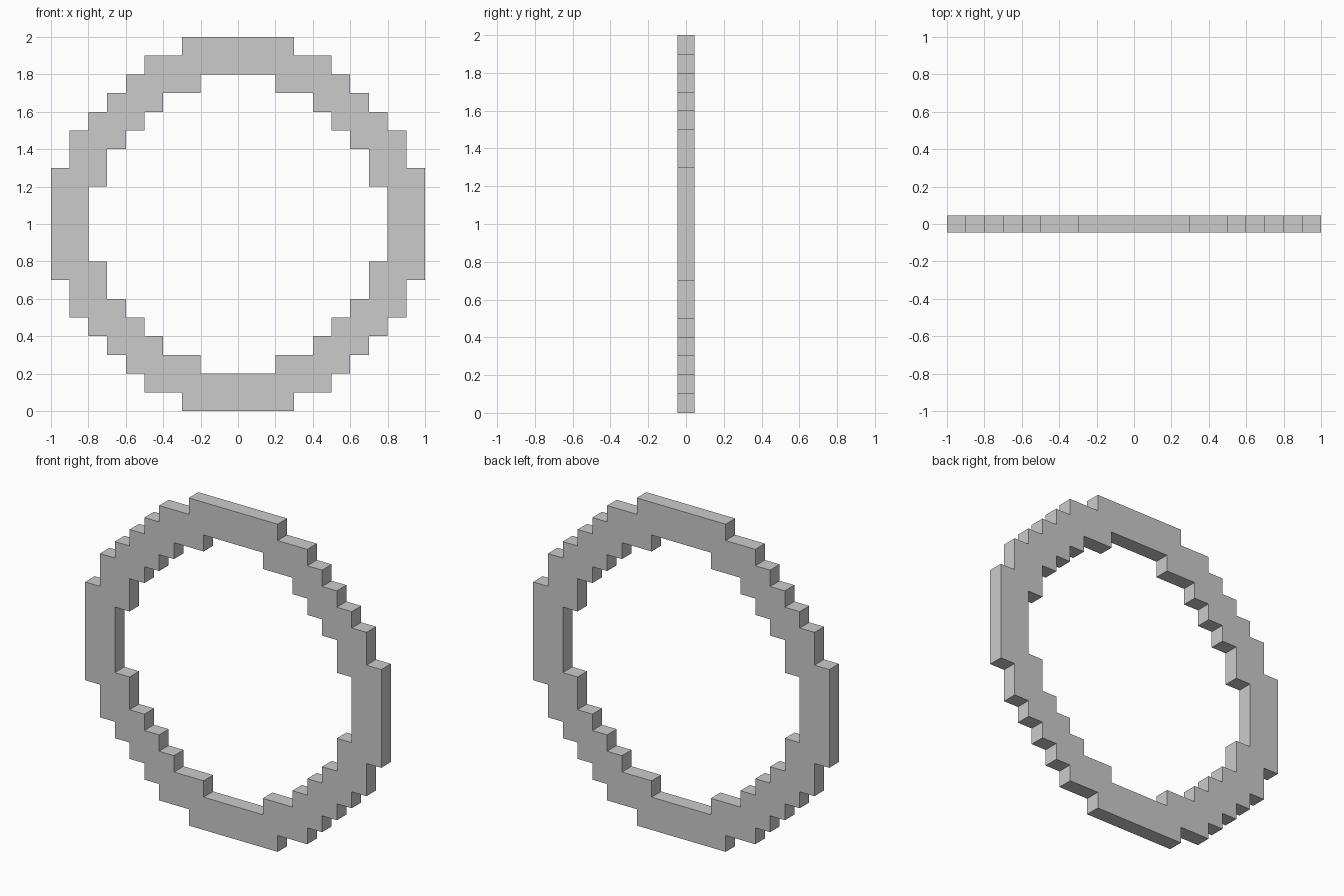
import bpy
from math import pi

if "Cube" in bpy.data.objects:
    bpy.data.objects.remove(bpy.data.objects["Cube"])

HALF_DEPTH = 0.046

# Stair corners of one quarter (x, z from the ring centre)
OUTER = [(1, .3), (.9, .5), (.8, .6), (.7, .7), (.6, .8), (.5, .9), (.3, 1)]
INNER = [(.8, .2), (.7, .4), (.6, .5), (.5, .6), (.4, .7), (.2, .8)]


def stepped_loop(corners):
    """Closed stair outline: one quarter turned four times."""
    quarter = []
    for i, (x, z) in enumerate(corners):
        quarter.append((x, z))
        if i + 1 < len(corners):
            quarter.append((corners[i + 1][0], z))
    loop = []
    for _ in range(4):
        loop += quarter
        quarter = [(-z, x) for x, z in quarter]
    return loop


# Stepped ring: filled profile with a hole, extruded to a thin slab
curve = bpy.data.curves.new("stepped_ring", 'CURVE')
curve.dimensions = '2D'
curve.fill_mode = 'BOTH'
curve.extrude = HALF_DEPTH
for corners in (OUTER, INNER):
    points = stepped_loop(corners)
    spline = curve.splines.new('POLY')
    spline.points.add(len(points) - 1)
    for p, (x, z) in zip(spline.points, points):
        p.co = (x, z, 0, 1)
    spline.use_cyclic_u = True
    spline.use_smooth = False

ring = bpy.data.objects.new("stepped_ring", curve)
bpy.context.collection.objects.link(ring)
ring.rotation_euler = (pi / 2, 0, 0)
ring.location = (0, 0, 1)

# Turn it into a flat-shaded mesh
bpy.context.view_layer.objects.active = ring
ring.select_set(True)
bpy.ops.object.convert(target='MESH')
bpy.ops.object.shade_flat()
